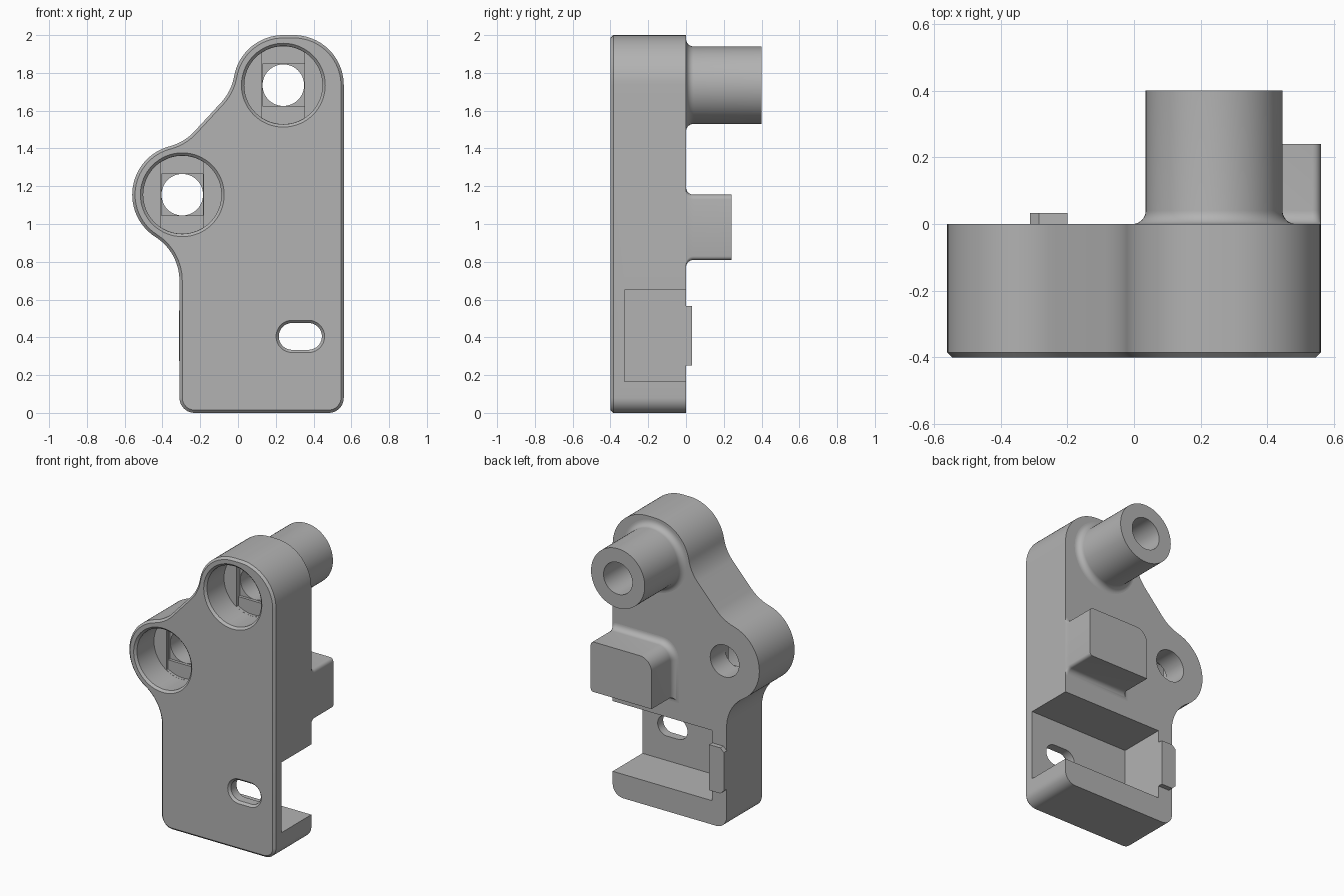
import bpy, bmesh, math
from mathutils import Vector

if "Cube" in bpy.data.objects:
    bpy.data.objects.remove(bpy.data.objects["Cube"])

grey = bpy.data.materials.new("plain grey")
grey.diffuse_color = (0.45, 0.45, 0.45, 1)
grey.use_nodes = True
grey.node_tree.nodes["Principled BSDF"].inputs["Base Color"].default_value = grey.diffuse_color


def arc(c, r, a0, a1, n=16):
    """Points on the shorter arc from angle a0 to a1 (degrees)."""
    d = (a1 - a0 + 180) % 360 - 180
    return [(c[0] + r * math.cos(math.radians(a0 + d * i / n)),
             c[1] + r * math.sin(math.radians(a0 + d * i / n))) for i in range(n + 1)]


def circle(c, r, n=64):
    return [(c[0] + r * math.cos(2 * math.pi * i / n),
             c[1] + r * math.sin(2 * math.pi * i / n)) for i in range(n)]


def rect(x0, x1, z0, z1):
    return [(x0, z0), (x1, z0), (x1, z1), (x0, z1)]


def stadium(c, half, r):
    return (arc((c[0] + half, c[1]), r, -90, 0) + arc((c[0] + half, c[1]), r, 0, 90)[1:]
            + arc((c[0] - half, c[1]), r, 90, 180) + arc((c[0] - half, c[1]), r, 180, 270)[1:])


def loft(name, rings, ring_shaped=False):
    """Skin a list of (y, xz outline) sections; capped, or closed into a tube."""
    bm = bmesh.new()
    vs = [[bm.verts.new((x, y, z)) for x, z in pts] for y, pts in rings]
    n = len(vs[0])
    pairs = list(zip(vs, vs[1:])) + ([(vs[-1], vs[0])] if ring_shaped else [])
    for a, b in pairs:
        for i in range(n):
            j = (i + 1) % n
            bm.faces.new((a[i], a[j], b[j], b[i]))
    if not ring_shaped:
        bm.faces.new(vs[0])
        bm.faces.new(vs[-1])
    bmesh.ops.recalc_face_normals(bm, faces=bm.faces)
    me = bpy.data.meshes.new(name)
    bm.to_mesh(me)
    bm.free()
    me.materials.append(grey)
    ob = bpy.data.objects.new(name, me)
    bpy.context.collection.objects.link(ob)
    return ob


def cut(ob, cutter):
    """Subtract the cutter and remove it."""
    m = ob.modifiers.new("cut", 'BOOLEAN')
    m.operation, m.solver, m.object = 'DIFFERENCE', 'EXACT', cutter
    dg = bpy.context.evaluated_depsgraph_get()
    me = bpy.data.meshes.new_from_object(ob.evaluated_get(dg))
    ob.modifiers.clear()
    ob.data = me
    bpy.data.objects.remove(cutter)


def angle(v):
    return math.degrees(math.atan2(v.y, v.x))


def inset(pts, d):
    out = []
    for i, p in enumerate(pts):
        a, b, c = Vector(pts[i - 1]), Vector(p), Vector(pts[(i + 1) % len(pts)])
        e, f = (b - a).normalized(), (c - b).normalized()
        nrm = (Vector((e.y, -e.x)) + Vector((f.y, -f.x))).normalized()
        out.append(tuple(b - nrm * d))
    return out


# Outline of the plate: two lobes joined by a diagonal with concave fillets
top, low, R, F, D = Vector((0.24, 1.735)), Vector((-0.295, 1.155)), 0.265, 0.274, 0.18
u = (top - low).normalized()
nv = Vector((-u.y, u.x))
s = math.sqrt((F + R) ** 2 - (D + F) ** 2)
c_top = top - u * s + nv * (D + F)
c_low = low + u * s + nv * (D + F)
c_side = Vector((-0.31 - F, 0.70))
raw = (arc((-0.23, 0.08), 0.08, 180, 270, 10)
       + arc((0.48, 0.08), 0.08, 270, 360, 10)
       + arc((0.295, 1.735), R, 0, 90, 20)
       + arc(top, R, 90, angle(c_top - top))
       + arc(c_top, F, angle(top - c_top), angle(-nv), 12)
       + arc(c_low, F, angle(-nv), angle(low - c_low), 12)
       + arc(low, R, angle(c_low - low), angle(c_side - low), 30)
       + arc(c_side, F, angle(low - c_side), 0, 14))
outline = [p for i, p in enumerate(raw) if (Vector(p) - Vector(raw[i - 1])).length > 1e-4]

body = loft("body_plate", [(-0.4, inset(outline, 0.015)), (-0.385, outline), (0, outline)])

# Screw holes: chamfered counterbore, stepped bridging recess, through hole
for c in (top, low):
    cut(body, loft("counterbore", [(-0.41, circle(c, 0.232)), (-0.385, circle(c, 0.207)),
                                   (-0.2, circle(c, 0.207))]))
    a = math.degrees(math.acos(0.112 / 0.206))
    cut(body, loft("bridge_slot", [(y, arc(c, 0.206, a, 180 - a) + arc(c, 0.206, 180 + a, 360 - a))
                                   for y in (-0.25, -0.18)]))
    sq = rect(c.x - 0.111, c.x + 0.111, c.y - 0.111, c.y + 0.111)
    cut(body, loft("bridge_square", [(-0.22, sq), (-0.16, sq)]))
    cut(body, loft("through_hole", [(-0.25, circle(c, 0.11)), (0.1, circle(c, 0.11))]))

# Pocket in the back, open to the right, and the oblong window into it
pocket = rect(-0.2, 0.7, 0.165, 0.65)
cut(body, loft("pocket", [(-0.325, pocket), (0.1, pocket)]))
w = (0.33, 0.405)
cut(body, loft("window", [(-0.41, stadium(w, 0.043, 0.095)), (-0.385, stadium(w, 0.043, 0.071)),
                          (-0.3, stadium(w, 0.043, 0.071))]))

# Base fillet steps: (y, outward offset)
fr = 0.04
flare = [(fr * (1 - math.cos(t)), fr * (1 - math.sin(t)))
         for t in (math.pi / 2 * i / 8 for i in range(9))]

# Hollow boss behind the upper hole
boss = loft("upper_boss", [(y, circle(top, 0.205 + o)) for y, o in flare]
            + [(0.4, circle(top, 0.205)), (0.4, circle(top, 0.11)), (0, circle(top, 0.11))], True)


# Stop block on the back, flush with the right side
def block_outline(o):
    x0, x1, z0, z1 = 0.095 - o, 0.56, 0.81 - o, 1.155 + o
    return ([(x0, z0)] + arc((x1 - 0.02, z0 + 0.02), 0.02, 270, 360, 4)
            + arc((x1 - 0.025, z1 - 0.025), 0.025, 0, 90, 4)
            + arc((x0 + 0.09 + o, z1 - 0.09 - o), 0.09 + o, 90, 180, 10))


block = loft("stop_block", [(y, block_outline(o)) for y, o in flare] + [(0.24, block_outline(0))])

# Small raised tab beside the pocket
tab_pts = [(-0.2, 0.25), (-0.2, 0.565), (-0.285, 0.565), (-0.312, 0.54), (-0.312, 0.275), (-0.285, 0.25)]
tab = loft("locating_tab", [(0, tab_pts), (0.033, tab_pts)])

# Smooth curved faces, keep edges crisp
for ob in (body, boss, block, tab):
    bpy.ops.object.select_all(action='DESELECT')
    ob.select_set(True)
    bpy.context.view_layer.objects.active = ob
    bpy.ops.object.shade_smooth_by_angle(angle=math.radians(30))
